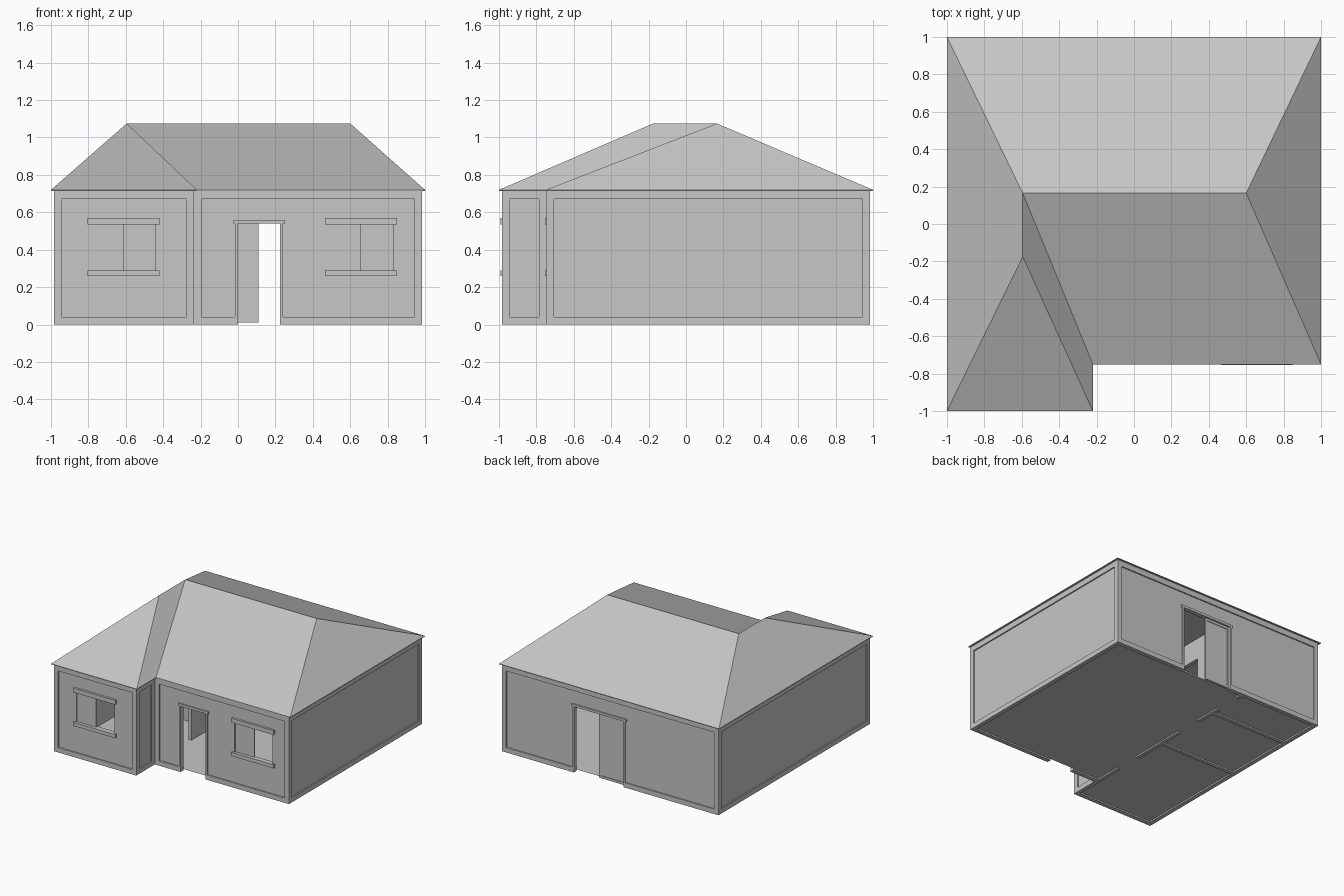
import bpy, bmesh

cube = bpy.data.objects.get("Cube")
if cube:
    bpy.data.objects.remove(cube, do_unlink=True)

grey = bpy.data.materials.new("light grey")
grey.use_nodes = True
grey.diffuse_color = (0.57, 0.57, 0.57, 1)
grey.node_tree.nodes["Principled BSDF"].inputs["Base Color"].default_value = grey.diffuse_color

WALL, INNER = 0.035, 0.03
TOP, EAVE, RIDGE, HEAD = 0.715, 0.72, 1.075, 0.54


def finish(name, bm):
    bmesh.ops.recalc_face_normals(bm, faces=bm.faces)
    mesh = bpy.data.meshes.new(name)
    bm.to_mesh(mesh)
    bm.free()
    mesh.materials.append(grey)
    obj = bpy.data.objects.new(name, mesh)
    bpy.context.scene.collection.objects.link(obj)
    return obj


def prism(name, points, z0, z1):
    bm = bmesh.new()
    base = bm.faces.new([bm.verts.new((x, y, z0)) for x, y in points])
    if z1 > z0:
        top = bmesh.ops.extrude_face_region(bm, geom=[base], use_keep_orig=True)["geom"]
        verts = [v for v in top if isinstance(v, bmesh.types.BMVert)]
        bmesh.ops.translate(bm, verts=verts, vec=(0, 0, z1 - z0))
    return finish(name, bm)


def box(name, x, y, z):
    corners = [(x[0], y[0]), (x[1], y[0]), (x[1], y[1]), (x[0], y[1])]
    return prism(name, corners, *z)


def outline(d):
    # L-shaped footprint, moved inwards by d
    lo, hi, wing, front = -0.985 + d, 0.985 - d, -0.235 - d, -0.745 + d
    return [(lo, lo), (wing, lo), (wing, front), (hi, front), (hi, hi), (lo, hi)]


def cut(target, cutters):
    for cutter in cutters:
        mod = target.modifiers.new("cut", "BOOLEAN")
        mod.operation, mod.solver, mod.object = "DIFFERENCE", "EXACT", cutter
    bpy.context.view_layer.update()
    graph = bpy.context.evaluated_depsgraph_get()
    mesh = bpy.data.meshes.new_from_object(target.evaluated_get(graph))
    target.modifiers.clear()
    target.data = mesh
    for cutter in cutters:
        bpy.data.objects.remove(cutter, do_unlink=True)


# Outer walls: hollow shell with openings and shallow recessed panels
walls = prism("outer_walls", outline(0), 0, TOP)
panel_z = (0.04, 0.67)
panels = [
    ((-0.945, -0.275), (-1.1, -0.975)),
    ((-0.195, 0.945), (-0.8, -0.735)),
    ((-0.945, 0.945), (0.975, 1.1)),
    ((0.975, 1.1), (-0.705, 0.945)),
    ((-1.1, -0.975), (-0.945, 0.945)),
    ((-0.245, -0.2), (-0.945, -0.785)),
]
cutters = [prism("inside_cutter", outline(WALL), -0.1, 1)]
cutters += [box("panel_cutter", x, y, panel_z) for x, y in panels]

windows = {"left_room": (-0.785, -0.44, -0.985), "right_room": (0.485, 0.83, -0.745)}
doors = {"front_door": (0.0, 0.225, -0.745, 1), "back_door": (-0.12, 0.33, 0.985, -1)}
for x0, x1, y in windows.values():
    cutters.append(box("window_cutter", (x0, x1), (y - 0.05, y + 0.1), (0.29, 0.535)))
for x0, x1, y, s in doors.values():
    cutters.append(box("door_cutter", (x0, x1), (y - 0.1, y + 0.1), (-0.1, HEAD)))
cut(walls, cutters)

# Windows: lintel, sill and one closed half
for name, (x0, x1, y) in windows.items():
    for part, z in (("lintel", (0.535, 0.57)), ("sill", (0.26, 0.29))):
        box(name + "_window_" + part, (x0 - 0.02, x1 + 0.02), (y - 0.008, y + 0.015), z)
    box(name + "_window_pane", (x0, (x0 + x1) / 2), (y + 0.018, y + 0.026), (0.29, 0.535))

# Door frames: jambs and head
for name, (x0, x1, y, s) in doors.items():
    depth = sorted((y, y + s * 0.03))
    for side, x in (("right", (x0 - 0.015, x0)), ("left", (x1, x1 + 0.015))):
        box(name + "_" + side + "_jamb", x, depth, (0, HEAD))
    box(name + "_head", (x0 - 0.025, x1 + 0.025), depth, (HEAD, HEAD + 0.02))

# Sliding panel of the back door
x0, x1, y, s = doors["back_door"]
slider = box("back_door_sliding_panel", (x0, 0.11), (y - 0.03, y - 0.015), (0.01, HEAD))
cut(slider, [box("slider_cutter", (x0 + 0.015, 0.095), (y - 0.02, y + 0.1), (0.03, HEAD - 0.02))])

# Inner walls: one long wall with three doorways and two cross walls
hall = box("hall_wall", (-0.235 - WALL, -0.24), (-0.72, 0.96), (0, TOP))
cut(hall, [box("doorway_cutter", (-0.4, -0.1), span, (-0.1, HEAD))
           for span in ((-0.49, -0.26), (0.23, 0.46), (0.68, 0.91))])
for name, y in (("front_cross_wall", 0.0), ("back_cross_wall", 0.6)):
    box(name, (-0.96, -0.26), (y, y + INNER), (0, TOP))

# Floor
prism("floor", outline(WALL), 0.012, 0.012)

# Hipped roof with a wing, closed below by the ceiling
bm = bmesh.new()
plan = [(-1, -1), (-0.22, -1), (-0.22, -0.75), (1, -0.75), (1, 1), (-1, 1)]
low = [bm.verts.new((x, y, TOP)) for x, y in plan]
eave = [bm.verts.new((x, y, EAVE)) for x, y in plan]
wing_end, valley, east_end = [bm.verts.new((x, y, RIDGE)) for x, y in
                              ((-0.595, -0.175), (-0.595, 0.165), (0.6, 0.165))]
bm.faces.new(low)
for i in range(len(plan)):
    j = (i + 1) % len(plan)
    bm.faces.new((low[i], low[j], eave[j], eave[i]))
a, b, c, d, e, f = eave
for face in ((a, b, wing_end), (b, c, valley, wing_end), (c, d, east_end, valley),
             (d, e, east_end), (e, f, valley, east_end), (f, a, wing_end, valley)):
    bm.faces.new(face)
finish("roof", bm)
